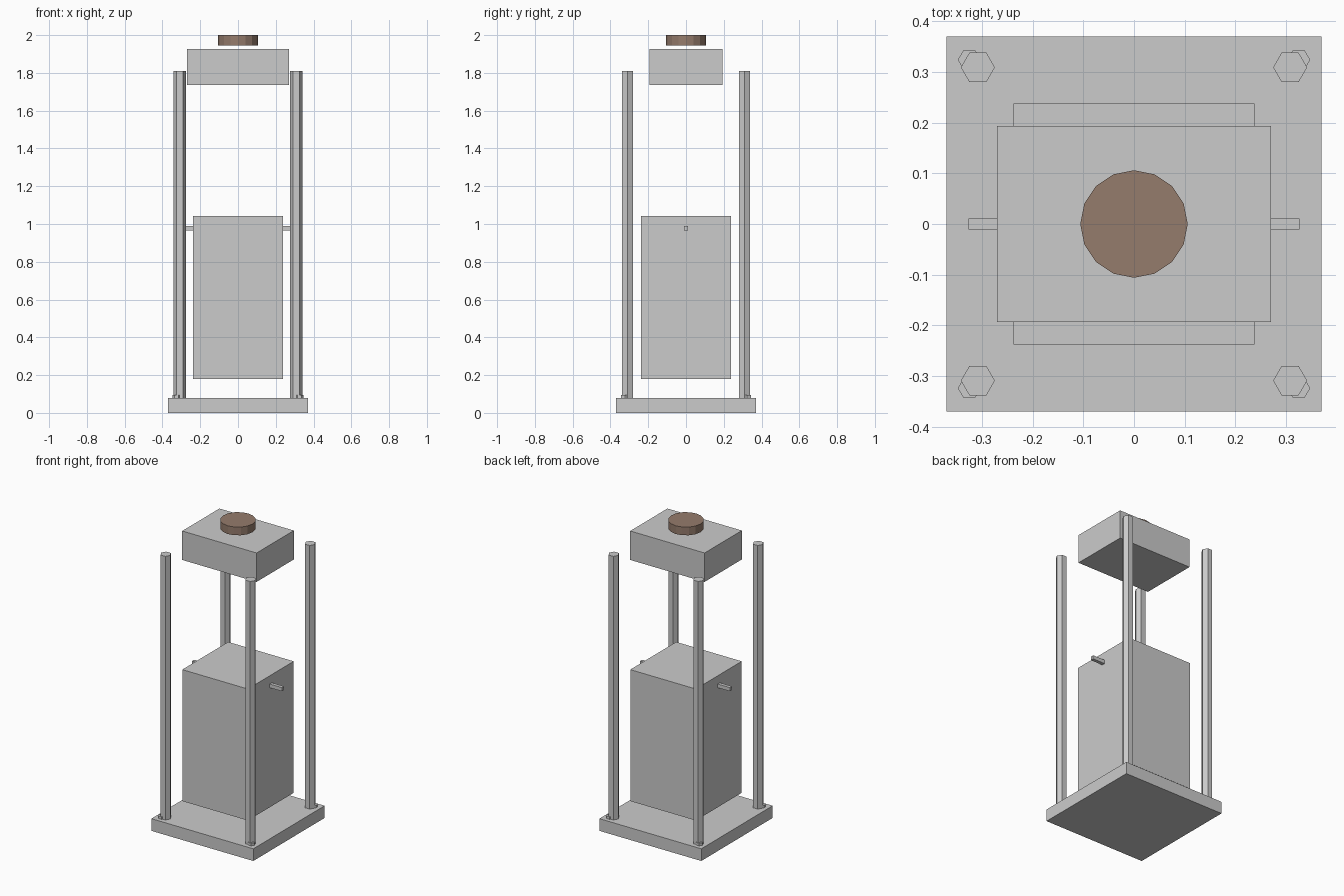
import bpy

if "Cube" in bpy.data.objects:
    bpy.data.objects.remove(bpy.data.objects["Cube"])


def box(name, x, y, z):
    """Box from (min, max) pairs on each axis."""
    bpy.ops.mesh.primitive_cube_add(size=1, location=[(a + b) / 2 for a, b in (x, y, z)])
    ob = bpy.context.object
    ob.name = name
    ob.scale = [b - a for a, b in (x, y, z)]
    bpy.ops.object.transform_apply(location=False, rotation=False, scale=True)
    return ob


def prism(name, sides, radius, x, y, z0, z1, turn=0.0):
    """Upright flat-sided prism between two heights."""
    bpy.ops.mesh.primitive_cylinder_add(vertices=sides, radius=radius, depth=z1 - z0,
                                        location=(x, y, (z0 + z1) / 2),
                                        rotation=(0, 0, turn))
    ob = bpy.context.object
    ob.name = name
    bpy.ops.object.transform_apply(location=False, rotation=True, scale=False)
    return ob


# Base plate, hanging body and head block
box("base_plate", (-0.37, 0.37), (-0.37, 0.37), (0, 0.08))
box("body_block", (-0.238, 0.238), (-0.238, 0.238), (0.18, 1.043))
box("head_block", (-0.27, 0.27), (-0.193, 0.193), (1.737, 1.927))

# Side pins on the body
for side, x in (("left", (-0.327, -0.238)), ("right", (0.238, 0.327))):
    box(side + "_pin", x, (-0.011, 0.011), (0.965, 0.989))

# Hexagonal corner posts with a bolt head beside each foot
HALF_STEP = 3.14159265 / 6
for sy, row in ((-1, "front"), (1, "back")):
    for sx, side in ((-1, "left"), (1, "right")):
        prism(f"{row}_{side}_post", 6, 0.0335, sx * 0.308, sy * 0.309, 0.08, 1.81, HALF_STEP)
        prism(f"{row}_{side}_bolt", 6, 0.0225, sx * 0.325, sy * 0.324, 0.075, 0.096, HALF_STEP)

# Brown cap disc above the head
cap = prism("cap_disc", 16, 0.106, 0, 0, 1.946, 2.0)
brown = bpy.data.materials.new("brown")
brown.diffuse_color = (0.30, 0.20, 0.15, 1)
brown.use_nodes = True
brown.node_tree.nodes["Principled BSDF"].inputs["Base Color"].default_value = brown.diffuse_color
cap.data.materials.append(brown)
